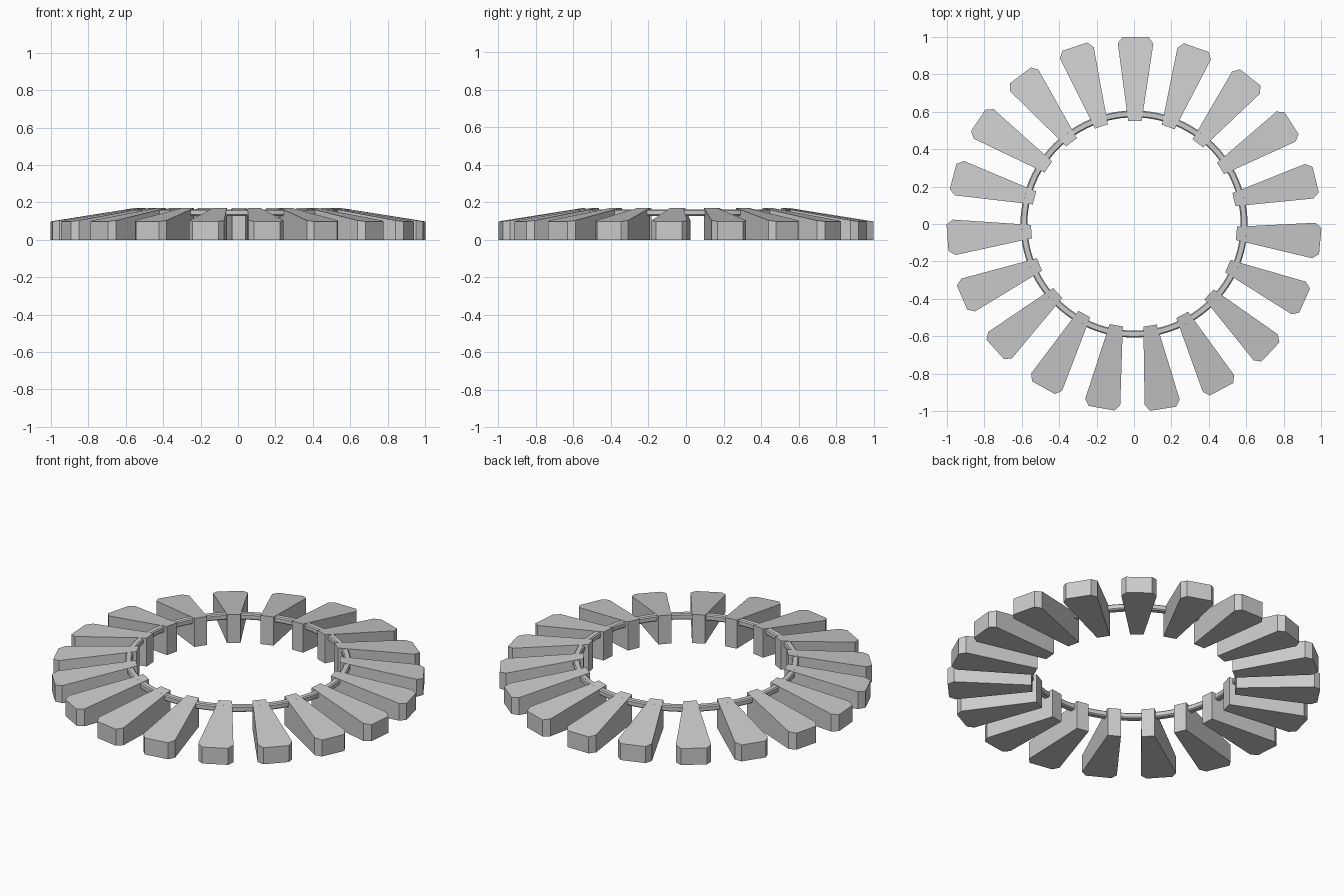
import bpy
import bmesh
import math

cube = bpy.data.objects.get("Cube")
if cube:
    bpy.data.objects.remove(cube)

COUNT = 19
START = math.radians(89.5)
INNER_R, OUTER_R = 0.55, 1.0
INNER_Z, OUTER_Z = 0.17, 0.098

grey = bpy.data.materials.new("light grey")
grey.use_nodes = True
grey.diffuse_color = (0.6, 0.6, 0.6, 1)
grey.node_tree.nodes["Principled BSDF"].inputs["Base Color"].default_value = (0.6, 0.6, 0.6, 1)


def finish(name, bm):
    bmesh.ops.recalc_face_normals(bm, faces=bm.faces)
    mesh = bpy.data.meshes.new(name)
    bm.to_mesh(mesh)
    bm.free()
    mesh.materials.append(grey)
    obj = bpy.data.objects.new(name, mesh)
    bpy.context.collection.objects.link(obj)
    return obj


def top_height(r):
    return INNER_Z + (OUTER_Z - INNER_Z) * (r - INNER_R) / (OUTER_R - INNER_R)


# Tapered block with clipped outer corners and a sloping top
def make_block(name, angle):
    half = [(INNER_R, 0.036), (0.965, 0.095), (OUTER_R, 0.07)]
    outline = [(r, -w) for r, w in half] + [(r, w) for r, w in reversed(half)]
    bm = bmesh.new()
    low = [bm.verts.new((r, w, 0)) for r, w in outline]
    high = [bm.verts.new((r, w, top_height(r))) for r, w in outline]
    bm.faces.new(low)
    bm.faces.new(high)
    for i in range(len(low)):
        j = (i + 1) % len(low)
        bm.faces.new((low[i], low[j], high[j], high[i]))
    block = finish(name, bm)
    block.rotation_euler.z = angle


for i in range(COUNT):
    make_block(f"radial_block_{i + 1}", START + i * math.tau / COUNT)

# Thin ring threaded through the inner ends, with softened section corners
SEGMENTS = 96
r0, r1, z0, z1, c = 0.57, 0.607, 0.128, 0.162, 0.006
section = [(r0 + c, z0), (r1 - c, z0), (r1, z0 + c), (r1, z1 - c),
           (r1 - c, z1), (r0 + c, z1), (r0, z1 - c), (r0, z0 + c)]
bm = bmesh.new()
loops = []
for s in range(SEGMENTS):
    a = s * math.tau / SEGMENTS
    loops.append([bm.verts.new((r * math.cos(a), r * math.sin(a), z)) for r, z in section])
for s in range(SEGMENTS):
    here, there = loops[s], loops[(s + 1) % SEGMENTS]
    for k in range(len(section)):
        n = (k + 1) % len(section)
        bm.faces.new((here[k], there[k], there[n], here[n]))
ring = finish("connecting_ring", bm)

bpy.ops.object.select_all(action='DESELECT')
ring.select_set(True)
bpy.context.view_layer.objects.active = ring
bpy.ops.object.shade_smooth_by_angle(angle=math.radians(30))
